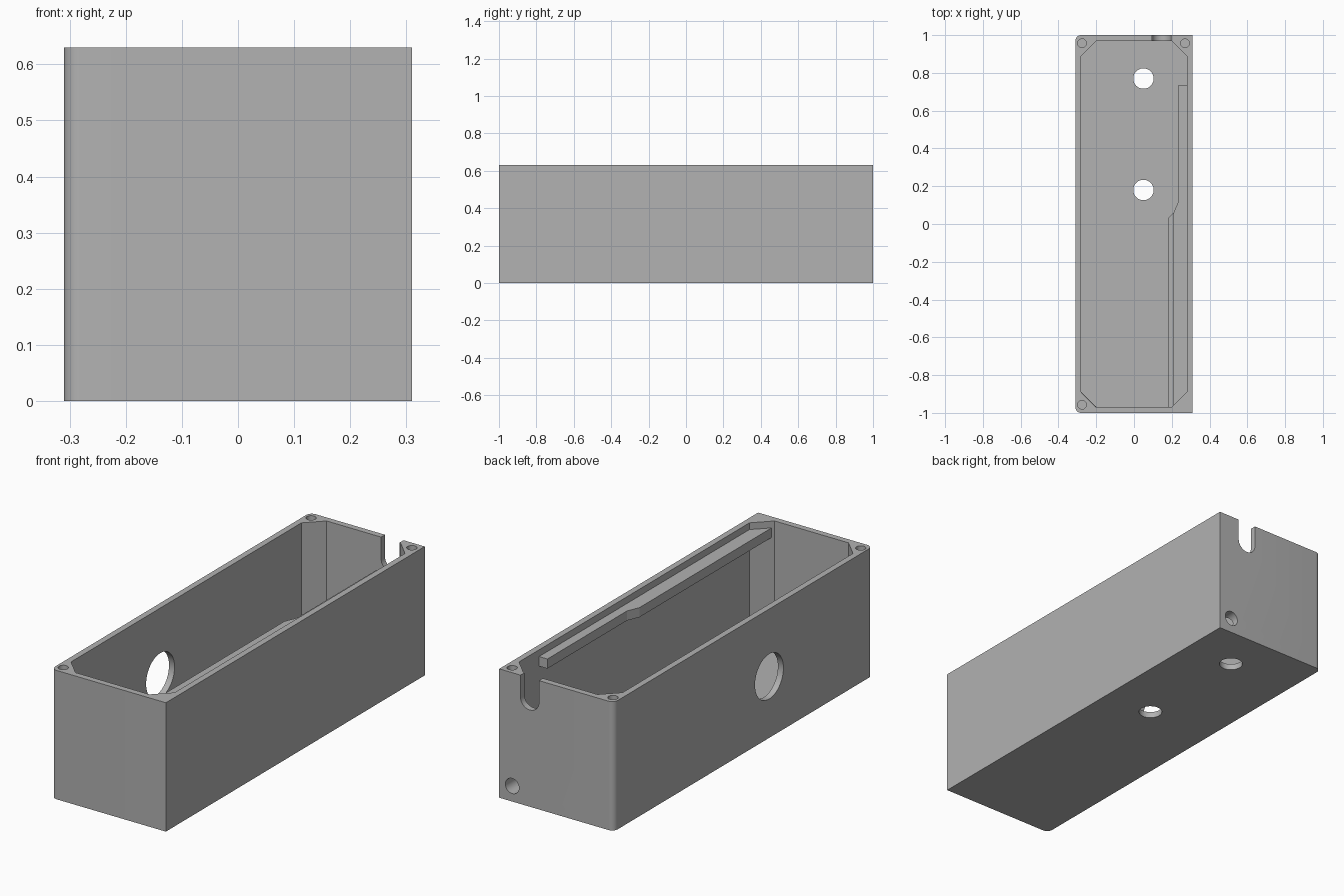
import bpy, bmesh, math
from mathutils import Matrix, Vector

old = bpy.data.objects.get("Cube")
if old:
    bpy.data.objects.remove(old, do_unlink=True)

W, L, H = 0.31, 1.0, 0.63        # half width, half length, height
WALL = 0.03

grey = bpy.data.materials.new("grey_plastic")
grey.use_nodes = True
colour = (0.445, 0.445, 0.445, 1)
grey.diffuse_color = colour
grey.node_tree.nodes["Principled BSDF"].inputs["Base Color"].default_value = colour


def prism(name, outline, z0, z1):
    """Extrude a plan outline between two heights."""
    bm = bmesh.new()
    face = bm.faces.new([bm.verts.new((x, y, z0)) for x, y in outline])
    top = bmesh.ops.extrude_face_region(bm, geom=[face])["geom"]
    bmesh.ops.translate(bm, vec=(0, 0, z1 - z0),
                        verts=[v for v in top if isinstance(v, bmesh.types.BMVert)])
    bmesh.ops.recalc_face_normals(bm, faces=bm.faces)
    mesh = bpy.data.meshes.new(name)
    bm.to_mesh(mesh)
    bm.free()
    mesh.materials.append(grey)
    obj = bpy.data.objects.new(name, mesh)
    bpy.context.collection.objects.link(obj)
    return obj


def arc(cx, cy, r, start, end, steps):
    angles = [math.radians(start + (end - start) * i / steps) for i in range(steps + 1)]
    return [(cx + r * math.cos(a), cy + r * math.sin(a)) for a in angles]


def drill(name, centre, r, depth, axis):
    """Round cutter centred on a point, along the given axis."""
    obj = prism(name, arc(0, 0, r, 0, 352.5, 47), -depth / 2, depth / 2)
    turn = Vector((0, 0, 1)).rotation_difference(Vector(axis)).to_matrix().to_4x4()
    obj.data.transform(Matrix.Translation(centre) @ turn)
    return obj


# Outer shell: square edges on +x, rounded edges on -x
R = 0.03
outline = [(W, -L), (W, L)]
outline += arc(-W + R, L - R, R, 90, 180, 8)
outline += arc(-W + R, -L + R, R, 180, 270, 8)
enclosure = prism("enclosure", outline, 0, H)

# Cavity with chamfered corners
ix, iy, c = W - WALL, L - WALL, 0.08
cavity = [(ix, -iy + c), (ix, iy - c), (ix - c, iy), (c - ix, iy),
          (-ix, iy - c), (-ix, c - iy), (c - ix, -iy), (ix - c, -iy)]
cutters = [prism("cavity_cutter", cavity, WALL, H + 0.1)]

# Round-bottomed cable slot in the back wall
slot = [(0.195, H + 0.1), (0.095, H + 0.1)] + arc(0.145, 0.523, 0.05, 180, 360, 16)
slot_cutter = prism("slot_cutter", slot, -0.1, 0.1)
slot_cutter.data.transform(Matrix.Translation((0, L, 0)) @ Matrix.Rotation(math.pi / 2, 4, "X"))
cutters.append(slot_cutter)

# Holes: side wall, back cable hole, floor and screws
cutters.append(drill("side_hole_cutter", (-W, -0.2, 0.3), 0.11, 0.2, (1, 0, 0)))
cutters.append(drill("cable_hole_cutter", (0.24, L, 0.076), 0.037, 0.25, (0, 1, 0)))
for y in (0.18, 0.77):
    cutters.append(drill("floor_hole_cutter", (0.05, y, 0), 0.054, 0.2, (0, 0, 1)))
for x, y in ((-0.275, 0.957), (-0.275, -0.957), (0.27, 0.957)):
    cutters.append(drill("screw_hole_cutter", (x, y, H), 0.023, 0.4, (0, 0, 1)))

for cutter in cutters:
    cutter.hide_render = True
    mod = enclosure.modifiers.new(cutter.name, "BOOLEAN")
    mod.operation, mod.solver, mod.object = "DIFFERENCE", "EXACT", cutter

# Bake the cuts and drop the cutters
bpy.context.view_layer.update()
deps = bpy.context.evaluated_depsgraph_get()
baked = bpy.data.meshes.new_from_object(enclosure.evaluated_get(deps))
enclosure.modifiers.clear()
enclosure.data = baked
baked.name = "enclosure"
baked.materials.clear()
baked.materials.append(grey)
for cutter in cutters:
    bpy.data.objects.remove(cutter, do_unlink=True)

# Upper rail along the +x wall, stepping back halfway
edge = W - 0.02
prism("upper_rail", [(0.21, -0.96), (edge, -0.96), (edge, 0.735),
                     (0.235, 0.735), (0.235, 0.12), (0.21, 0.06)], 0.55, 0.597)

# Lower rail on the floor beneath it
prism("lower_rail", [(0.18, -0.975), (edge, -0.975), (edge, 0.735), (0.235, 0.735),
                     (0.235, 0.12), (0.21, 0.06), (0.18, 0.03)], 0.02, 0.12)

# Smooth the rounded edges and bores only
bpy.ops.object.select_all(action="DESELECT")
enclosure.select_set(True)
bpy.context.view_layer.objects.active = enclosure
bpy.ops.object.shade_smooth_by_angle(angle=math.radians(30))
